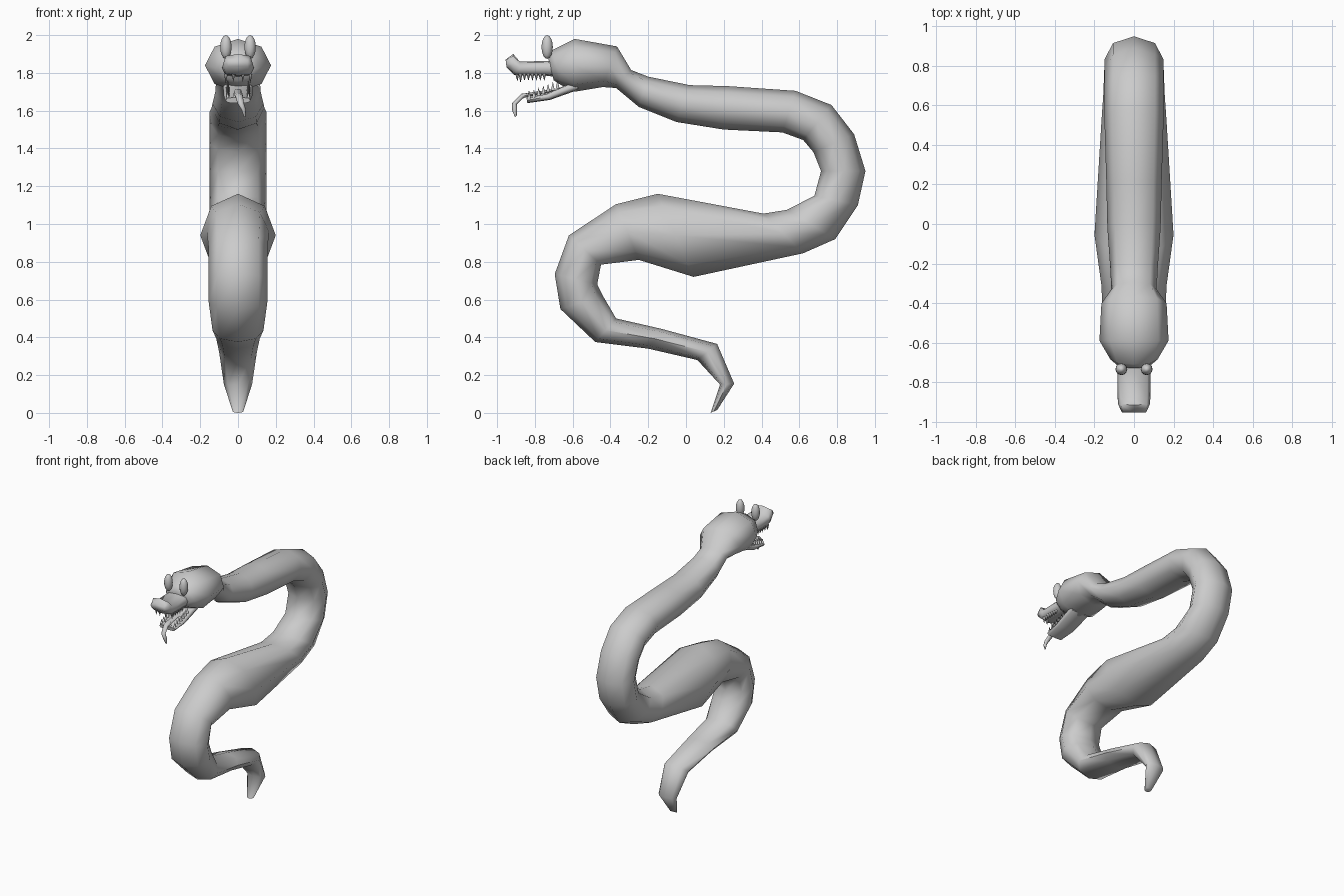
import bpy, bmesh, math
from mathutils import Vector


def loft(name, rings, sides=8, power=1.0):
    """Skin rings given as (y, z of edge A, y, z of edge B, half width[, x])."""
    bm = bmesh.new()
    loops = []
    for r in rings:
        a, b, w = Vector((0, r[0], r[1])), Vector((0, r[2], r[3])), r[4]
        x0 = r[5] if len(r) > 5 else 0
        mid, half = (a + b) / 2, (a - b) / 2
        loop = []
        for i in range(sides):
            t = math.tau * i / sides
            c, s = math.cos(t), math.sin(t)
            c = math.copysign(abs(c) ** power, c) if abs(c) > 1e-6 else 0
            s = math.copysign(abs(s) ** power, s) if abs(s) > 1e-6 else 0
            loop.append(bm.verts.new(mid + half * c + Vector((x0 + w * s, 0, 0))))
        loops.append(loop)
    for p, q in zip(loops, loops[1:]):
        for i in range(sides):
            j = (i + 1) % sides
            bm.faces.new((p[i], p[j], q[j], q[i]))
    bm.faces.new(loops[0])
    bm.faces.new(loops[-1])
    return finish(name, bm)


def finish(name, bm):
    bmesh.ops.recalc_face_normals(bm, faces=bm.faces)
    for f in bm.faces:
        f.smooth = True
    for e in bm.edges:
        if len(e.link_faces) == 2 and e.calc_face_angle() > math.radians(75):
            e.smooth = False
    me = bpy.data.meshes.new(name)
    bm.to_mesh(me)
    bm.free()
    ob = bpy.data.objects.new(name, me)
    bpy.context.collection.objects.link(ob)
    return ob


# Head and coiled body in one skin, from face to tail tip
loft("body", [
    (-0.73, 1.88, -0.70, 1.76, 0.085),
    (-0.71, 1.92, -0.66, 1.735, 0.12),
    (-0.59, 1.98, -0.59, 1.70, 0.175),
    (-0.365, 1.94, -0.44, 1.725, 0.165),
    (-0.29, 1.815, -0.37, 1.72, 0.115),
    (-0.20, 1.78, -0.25, 1.62, 0.12),
    (0.02, 1.735, -0.05, 1.54, 0.135),
    (0.22, 1.73, 0.20, 1.50, 0.14),
    (0.58, 1.705, 0.51, 1.485, 0.15),
    (0.77, 1.63, 0.62, 1.445, 0.15),
    (0.89, 1.475, 0.675, 1.38, 0.15),
    (0.95, 1.28, 0.715, 1.28, 0.15),
    (0.91, 1.10, 0.68, 1.15, 0.15),
    (0.79, 0.92, 0.535, 1.075, 0.155),
    (0.62, 0.845, 0.41, 1.055, 0.165),
    (0.04, 0.72, -0.15, 1.16, 0.20),
    (-0.25, 0.81, -0.37, 1.105, 0.165),
    (-0.45, 0.785, -0.62, 0.94, 0.155),
    (-0.47, 0.68, -0.695, 0.735, 0.155),
    (-0.44, 0.62, -0.665, 0.55, 0.155),
    (-0.37, 0.50, -0.48, 0.375, 0.135),
    (-0.13, 0.445, -0.20, 0.34, 0.115),
    (0.165, 0.365, 0.06, 0.28, 0.10),
    (0.255, 0.155, 0.18, 0.15, 0.075),
    (0.165, 0.015, 0.13, 0.0, 0.028)])

# Upper jaw with raised nose
loft("snout", [
    (-0.66, 1.87, -0.66, 1.775, 0.08),
    (-0.74, 1.863, -0.74, 1.785, 0.085),
    (-0.88, 1.86, -0.88, 1.785, 0.083),
    (-0.915, 1.90, -0.91, 1.79, 0.08),
    (-0.955, 1.87, -0.95, 1.83, 0.062)], power=0.6)

# Open lower jaw
loft("lower_jaw", [
    (-0.58, 1.76, -0.57, 1.71, 0.08),
    (-0.74, 1.69, -0.72, 1.657, 0.075),
    (-0.845, 1.67, -0.84, 1.64, 0.065)], power=0.5)

# Curled tongue
loft("tongue", [
    (-0.70, 1.715, -0.70, 1.70, 0.022),
    (-0.83, 1.695, -0.83, 1.675, 0.022),
    (-0.87, 1.69, -0.86, 1.667, 0.02, 0.005),
    (-0.92, 1.64, -0.895, 1.635, 0.017, 0.015),
    (-0.92, 1.60, -0.895, 1.61, 0.012, 0.03),
    (-0.905, 1.565, -0.895, 1.575, 0.005, 0.035)])

# Teeth rows along both jaws
bm = bmesh.new()


def tooth(x, y, z, h, r=0.011):
    base = [bm.verts.new((x + r * math.cos(k * math.tau / 5),
                          y + r * math.sin(k * math.tau / 5), z)) for k in range(5)]
    tip = bm.verts.new((x, y, z + h))
    bm.faces.new(base)
    for k in range(5):
        bm.faces.new((base[k], base[(k + 1) % 5], tip))


for side in (-1, 1):
    for i in range(7):
        y = -0.75 - 0.021 * i
        tooth(side * 0.065, y, 1.795, -0.05 if i == 6 else -0.038)
        y = -0.68 - 0.025 * i
        tooth(side * 0.055, y, 1.66 + 0.38 * max(0, y + 0.83), 0.045)
    tooth(side * 0.025, -0.893, 1.795, -0.04)
    tooth(side * 0.02, -0.832, 1.66, 0.045)
finish("teeth", bm)

# Tall oval eyes
for side, tag in ((-1, "left"), (1, "right")):
    bm = bmesh.new()
    bmesh.ops.create_uvsphere(bm, u_segments=12, v_segments=8, radius=1)
    for v in bm.verts:
        v.co = (side * 0.064 + v.co.x * 0.03, -0.735 + v.co.y * 0.03, 1.937 + v.co.z * 0.063)
    finish("eye_" + tag, bm)
